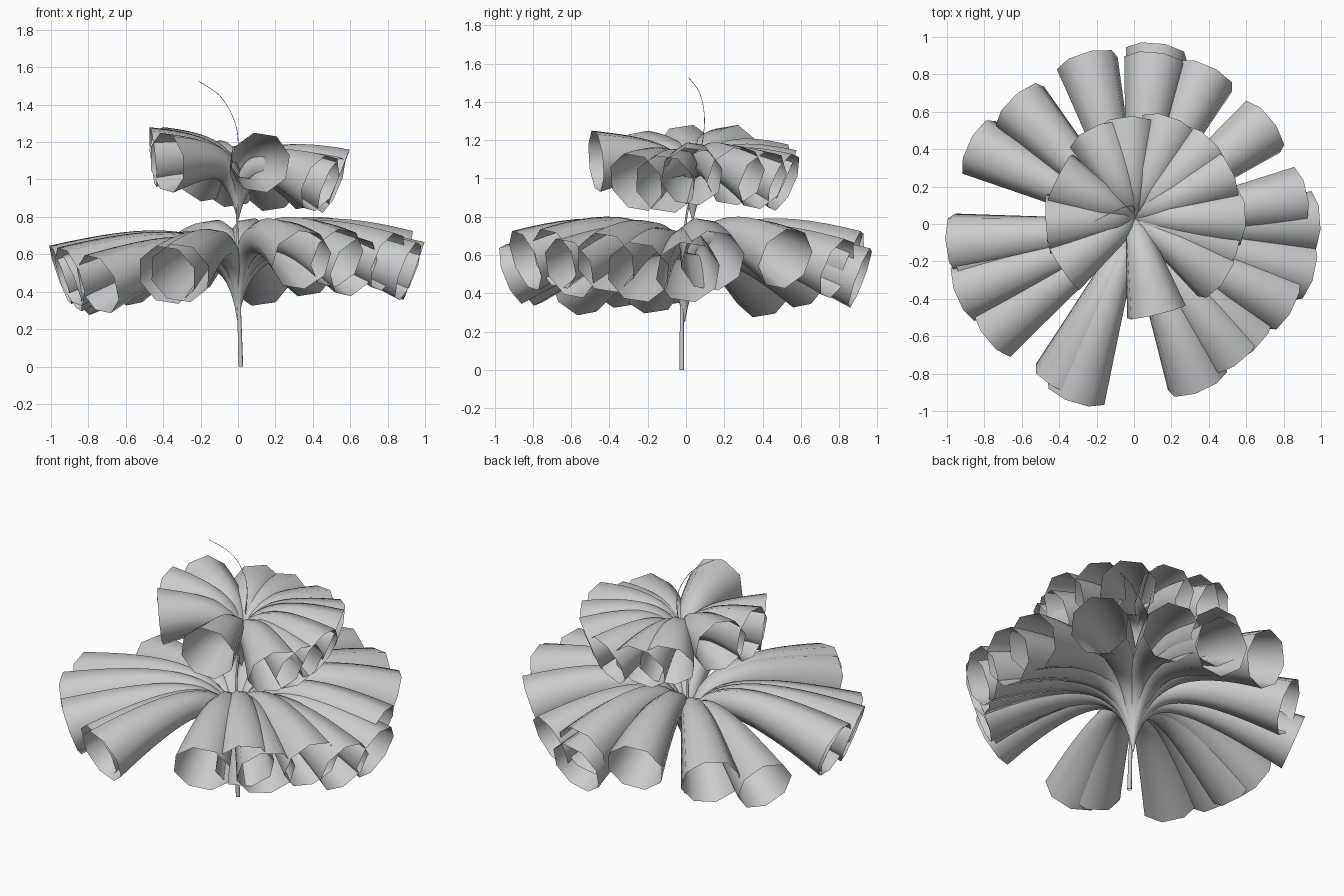
import bpy, math
from mathutils import Vector

if "Cube" in bpy.data.objects:
    bpy.data.objects.remove(bpy.data.objects["Cube"])


def bezier(p, t):
    u = 1 - t
    return p[0]*u**3 + p[1]*3*u*u*t + p[2]*3*u*t*t + p[3]*t**3


def add_tube(name, path, radii, sides, side_axis):
    """Open tube swept along a path lying in a plane normal to side_axis."""
    verts, faces = [], []
    n = len(path)
    for i, c in enumerate(path):
        tan = (path[min(i+1, n-1)] - path[max(i-1, 0)]).normalized()
        s = (side_axis - tan*side_axis.dot(tan)).normalized()
        up = tan.cross(s)
        for k in range(sides):
            a = 2*math.pi*(k+0.3)/sides
            verts.append(c + (s*math.cos(a) + up*math.sin(a))*radii[i])
    for i in range(n-1):
        for k in range(sides):
            k2 = (k+1) % sides
            faces.append((i*sides+k, i*sides+k2, (i+1)*sides+k2, (i+1)*sides+k))
    me = bpy.data.meshes.new(name)
    me.from_pydata(verts, [], faces)
    me.polygons.foreach_set("use_smooth", [True]*len(faces))
    ob = bpy.data.objects.new(name, me)
    bpy.context.collection.objects.link(ob)
    return ob


def trumpet(name, base, rise, reach, lift, tip, radius):
    """Flared hollow leaf rising along the stem and arching out to its tip."""
    base, tip = Vector(base), Vector(tip)
    out = tip - base
    out.z = 0
    p1 = Vector((base.x, base.y, rise))
    p2 = base + out*reach
    p2.z = tip.z + lift
    path = [bezier((base, p1, p2, tip), i/18) for i in range(19)]
    length = [0]
    for a, b in zip(path, path[1:]):
        length.append(length[-1] + (b-a).length)
    radii = [0.005 + (radius-0.005)*(l/length[-1]) for l in length]
    add_tube(name, path, radii, 8, Vector((-out.y, out.x, 0)))


# Central stem, curling over at the top
keys = [(0.015, -0.022, 0), (0.005, -0.02, 0.35), (-0.005, -0.005, 0.75),
        (0.0, 0.05, 1.0), (0.0, 0.09, 1.22), (-0.03, 0.095, 1.34),
        (-0.10, 0.07, 1.45), (-0.21, 0.015, 1.525)]
keys = [Vector(k) for k in keys]
path = []
for i in range(len(keys)-1):
    a, b = keys[i], keys[i+1]
    ta = (b - keys[max(i-1, 0)])/2
    tb = (keys[min(i+2, len(keys)-1)] - a)/2
    path += [bezier((a, a+ta/3, b-tb/3, b), j/5) for j in range(5)]
path.append(keys[-1])
radii = [max(0.0015, 0.013*(1 - p.z/1.45)) for p in path]
add_tube("stem", path, radii, 8, Vector((0, 1, 0)))

# Lower whorl of leaves: tip centres
lower = [(0.87, 0.14, 0.57), (0.94, 0.01, 0.51), (0.91, -0.25, 0.51),
         (0.80, -0.42, 0.56), (0.53, -0.69, 0.58), (0.62, -0.61, 0.53),
         (0.34, -0.84, 0.57), (-0.31, -0.90, 0.50), (-0.38, -0.83, 0.49),
         (-0.75, -0.57, 0.44), (-0.90, -0.36, 0.48), (-0.90, -0.19, 0.45),
         (-0.95, -0.11, 0.49), (-0.83, 0.41, 0.43), (-0.61, 0.63, 0.48),
         (-0.25, 0.86, 0.56), (0.12, 0.91, 0.48), (0.11, 0.86, 0.57),
         (0.38, 0.79, 0.53), (0.69, 0.52, 0.58)]
for i, t in enumerate(lower):
    trumpet(f"lower_leaf_{i+1}", (0, -0.01, 0.25), 0.76, 0.43, 0.20, t, 0.17)

# Upper whorl of leaves: the front-left ones are held higher
upper = [(0.54, 0.03, 1.01), (0.50, -0.11, 0.97), (0.44, -0.26, 0.98),
         (0.12, -0.47, 1.09), (-0.38, -0.22, 1.09), (-0.455, 0.0, 1.12),
         (-0.40, 0.23, 1.12), (-0.19, 0.46, 1.03), (-0.04, 0.51, 1.00),
         (0.19, 0.51, 0.98), (0.38, 0.40, 0.99), (0.47, 0.26, 1.01)]
for i, t in enumerate(upper):
    lift = 0.13 if t[2] < 1.05 else 0.03
    trumpet(f"upper_leaf_{i+1}", (0.0, 0.035, 0.79), 1.13, 0.40, lift, t, 0.165)
